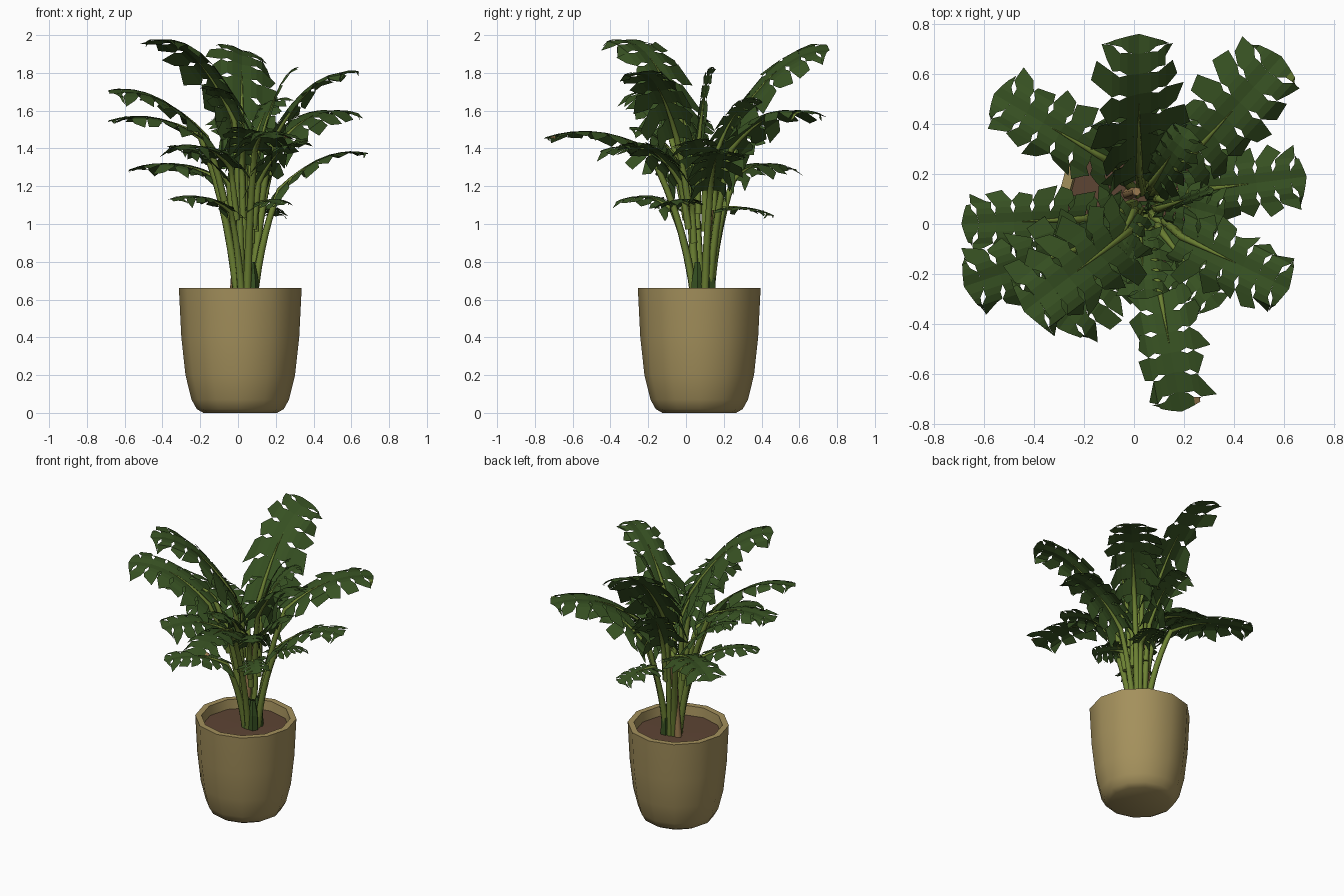
import bpy, bmesh, math, random
from mathutils import Vector

random.seed(4)
if "Cube" in bpy.data.objects:
    bpy.data.objects.remove(bpy.data.objects["Cube"])


def material(name, rgb):
    m = bpy.data.materials.new(name)
    m.use_nodes = True
    m.diffuse_color = (*rgb, 1)
    m.node_tree.nodes["Principled BSDF"].inputs["Base Color"].default_value = (*rgb, 1)
    return m


clay = material("tan_clay", (0.37, 0.28, 0.107))
earth = material("brown_soil", (0.11, 0.058, 0.034))
green = material("leaf_green", (0.038, 0.082, 0.016))
lime = material("stem_green", (0.15, 0.22, 0.033))
wood = material("tan_wood", (0.33, 0.2, 0.08))


def mesh_object(name, bm, *mats):
    me = bpy.data.meshes.new(name)
    bm.to_mesh(me)
    bm.free()
    ob = bpy.data.objects.new(name, me)
    bpy.context.collection.objects.link(ob)
    for m in mats:
        me.materials.append(m)
    return ob


def smooth(ob, angle):
    bpy.ops.object.select_all(action="DESELECT")
    ob.select_set(True)
    bpy.context.view_layer.objects.active = ob
    bpy.ops.object.shade_smooth_by_angle(angle=math.radians(angle))


def lathe(name, profile, sides, centre, mat):
    bm = bmesh.new()
    vs = [bm.verts.new((r, 0, z)) for r, z in profile]
    es = [bm.edges.new(p) for p in zip(vs, vs[1:])]
    bmesh.ops.spin(bm, geom=vs + es, axis=(0, 0, 1), cent=(0, 0, 0),
                   steps=sides, angle=math.tau)
    bmesh.ops.remove_doubles(bm, verts=bm.verts, dist=0.0005)
    bmesh.ops.recalc_face_normals(bm, faces=bm.faces)
    ob = mesh_object(name, bm, mat)
    ob.location = centre
    return ob


def tube(name, points, radii, mat):
    cu = bpy.data.curves.new(name, "CURVE")
    cu.dimensions = "3D"
    cu.bevel_depth = 1
    cu.bevel_resolution = 1
    cu.use_fill_caps = True
    sp = cu.splines.new("POLY")
    sp.points.add(len(points) - 1)
    for p, co, r in zip(sp.points, points, radii):
        p.co = (*co, 1)
        p.radius = r
    cu.materials.append(mat)
    ob = bpy.data.objects.new(name, cu)
    bpy.context.collection.objects.link(ob)


def bezier(a, b, c, t):
    return a.lerp(b, t).lerp(b.lerp(c, t), t)


# Pot and soil
middle = (0.012, 0.07, 0)
pot = lathe("pot", [(0, 0), (0.195, 0), (0.23, 0.02), (0.258, 0.07), (0.29, 0.2),
                    (0.312, 0.4), (0.325, 0.66), (0.285, 0.66), (0.275, 0.57)],
            12, middle, clay)
smooth(pot, 40)
lathe("soil", [(0, 0.6), (0.283, 0.595)], 12, middle, earth)

# Support stake and the dark sheaths at the foot of the stems
crown = Vector((0.04, 0.09, 0.57))
tube("support_stake", [(-0.025, 0.12, 0.57), (0.01, 0.13, 1.15)], [0.024, 0.018], wood)
for k, (dx, dy) in enumerate([(0.035, -0.03), (0.03, 0.035), (0, -0.03)]):
    lathe("stem_sheath_%d" % k, [(0.038, 0.57), (0.034, 0.7), (0.015, 0.8)],
          6, (crown.x + dx, crown.y + dy, 0), green)

# Lobed leaf: slits near the midrib, deep notches at the rim
RAILS = [(0, 0), (0.28, 0), (0.46, 0.13), (0.64, 0), (1, 0.22)]
OUTLINE = [0.75, 0.95, 1, 1, 0.97, 0.9, 0.7]


def leaf(name, grown, base, tip, width, roll, faded=None, faded_side=0):
    span = tip - base
    length = span.length
    bend = base + span * 0.5 + Vector((0, 0, 0.2 * length + 0.25 * span.z))
    level = span.cross(Vector((0, 0, 1))).normalized()
    lobes = len(OUTLINE)

    def point(side, u, t, w, flap):
        sweep = u * u * (-0.24 + 0.46 * min(max(t, 0), 1))
        f = min(t + sweep, 1.0 - 0.07 * u)
        spine = bezier(base, bend, tip, max(f, 0))
        tangent = (bezier(base, bend, tip, min(max(f, 0) + 0.01, 1.01)) - spine).normalized()
        if f < 0:
            spine = spine + tangent * f * length
        normal = level.cross(tangent).normalized()
        lift = 0.28 * u - 0.5 * u * u + side * roll * u + flap
        return spine + level * side * u * w + normal * lift * w

    bm = bmesh.new()
    for side in (-1, 1):
        for i, shape in enumerate(OUTLINE):
            rim = width * shape * random.uniform(0.82, 1.16)
            skew = random.uniform(-0.04, 0.04)
            point_in = random.uniform(0.72, 0.92)
            flap = random.uniform(-0.15, 0.13)
            previous = None
            for u, gap in RAILS:
                a, b = (i + gap) / lobes, (i + 1 - gap) / lobes
                if u == 1:
                    row = [point(side, u, a + skew, rim, flap),
                           point(side, point_in, b + skew + 0.03, rim, flap)]
                    if i % 2:
                        row = [point(side, point_in, a + skew, rim, flap),
                               point(side, u, b + skew, rim, flap)]
                else:
                    reach = width * (0.6 + 0.35 * shape)
                    row = [point(side, u, t, reach, 0) for t in (a, b)]
                row = [bm.verts.new(co) for co in row]
                if previous:
                    quad = [previous[0], row[0], row[1], previous[1]]
                    face = bm.faces.new(quad if side > 0 else quad[::-1])
                    if u > 0.5 and i == lobes - 1 and side == faded_side:
                        face.material_index = 1
                previous = row
    bmesh.ops.remove_doubles(bm, verts=bm.verts, dist=0.0008)
    mesh_object(name, bm, green, *([faded] if faded else []))

    # Stem rises from the crown and fades into the midrib; other leaves branch off higher
    away = Vector((base.x - crown.x, base.y - crown.y, 0))
    foot = crown + away.normalized() * 0.04
    knee = foot + away * 0.22 + Vector((0, 0, (base.z - foot.z) * 0.6))
    stem = [bezier(foot, knee, base, s / 7) for s in range(7)]
    rib = [bezier(base, bend, tip, s / 8) for s in range(5)]
    radii = [0.023 - 0.001 * s for s in range(7)] + [0.016 - 0.0037 * s for s in range(5)]
    start = 0 if grown else 4
    tube(name + "_stem", (stem + rib)[start:], radii[start:], lime)


# Each leaf: where the blade starts, where it ends, half its width, its roll
ROOTED = {
    "tall_back_leaf": ((0.02, 0.2, 1.43), (0.02, 0.76, 1.92), 0.18, -0.35),
    "front_leaf": ((0.09, -0.2, 1.39), (0.19, -0.75, 1.45), 0.15, 0, wood, -1),
    "tall_front_leaf": ((-0.02, -0.03, 1.55), (-0.44, -0.35, 1.97), 0.19, 0),
    "back_left_leaf": ((0.2, 0.24, 1.4), (0.59, 0.67, 1.58), 0.18, 0, lime, 1),
    "back_right_leaf": ((-0.1, 0.25, 1.23), (-0.56, 0.52, 1.28), 0.15, 0),
    "left_leaf": ((0.22, 0.13, 1.18), (0.69, 0.19, 1.37), 0.14, 0),
    "right_leaf": ((-0.2, 0.02, 1.46), (-0.69, 0, 1.54), 0.14, 0.05),
    "low_front_leaf": ((-0.04, -0.07, 1.07), (-0.34, -0.34, 1.12), 0.11, 0.1),
    "low_back_leaf": ((0.11, 0.2, 1.08), (0.2, 0.46, 1.04), 0.1, 0),
}
BRANCHED = {
    "front_left_leaf": ((0.19, -0.05, 1.46), (0.62, -0.26, 1.8), 0.16, -0.1),
    "front_right_leaf": ((-0.17, -0.08, 1.46), (-0.68, -0.25, 1.69), 0.16, 0.2),
    "inner_front_leaf": ((-0.04, -0.06, 1.3), (-0.3, -0.42, 1.39), 0.17, 0.1),
    "inner_left_leaf": ((0.11, -0.03, 1.22), (0.34, -0.33, 1.42), 0.12, -0.1),
    "inner_back_leaf": ((0.04, 0.2, 1.25), (-0.03, 0.45, 1.55), 0.16, -0.2),
    "inner_right_leaf": ((-0.05, 0.05, 1.22), (-0.35, -0.08, 1.4), 0.13, 0.2),
    "low_left_leaf": ((0.08, 0.03, 1.1), (0.24, -0.13, 1.1), 0.1, -0.2),
    "middle_front_leaf": ((0.02, -0.03, 1.32), (0.05, -0.3, 1.5), 0.12, 0.2),
    "middle_back_leaf": ((0.07, 0.16, 1.38), (0.22, 0.38, 1.66), 0.11, 0.2),
    "middle_left_leaf": ((0.1, 0.1, 1.2), (0.36, 0.03, 1.44), 0.12, -0.2),
    "middle_right_leaf": ((0, 0.05, 1.4), (-0.13, -0.2, 1.72), 0.11, 0.2),
    "young_leaf": ((0.1, 0.06, 1.35), (0.32, 0.14, 1.83), 0.025, 0),
}
for group, grown in ((ROOTED, True), (BRANCHED, False)):
    for leaf_name, (begin, end, *rest) in group.items():
        leaf(leaf_name, grown, Vector(begin), Vector(end), *rest)
